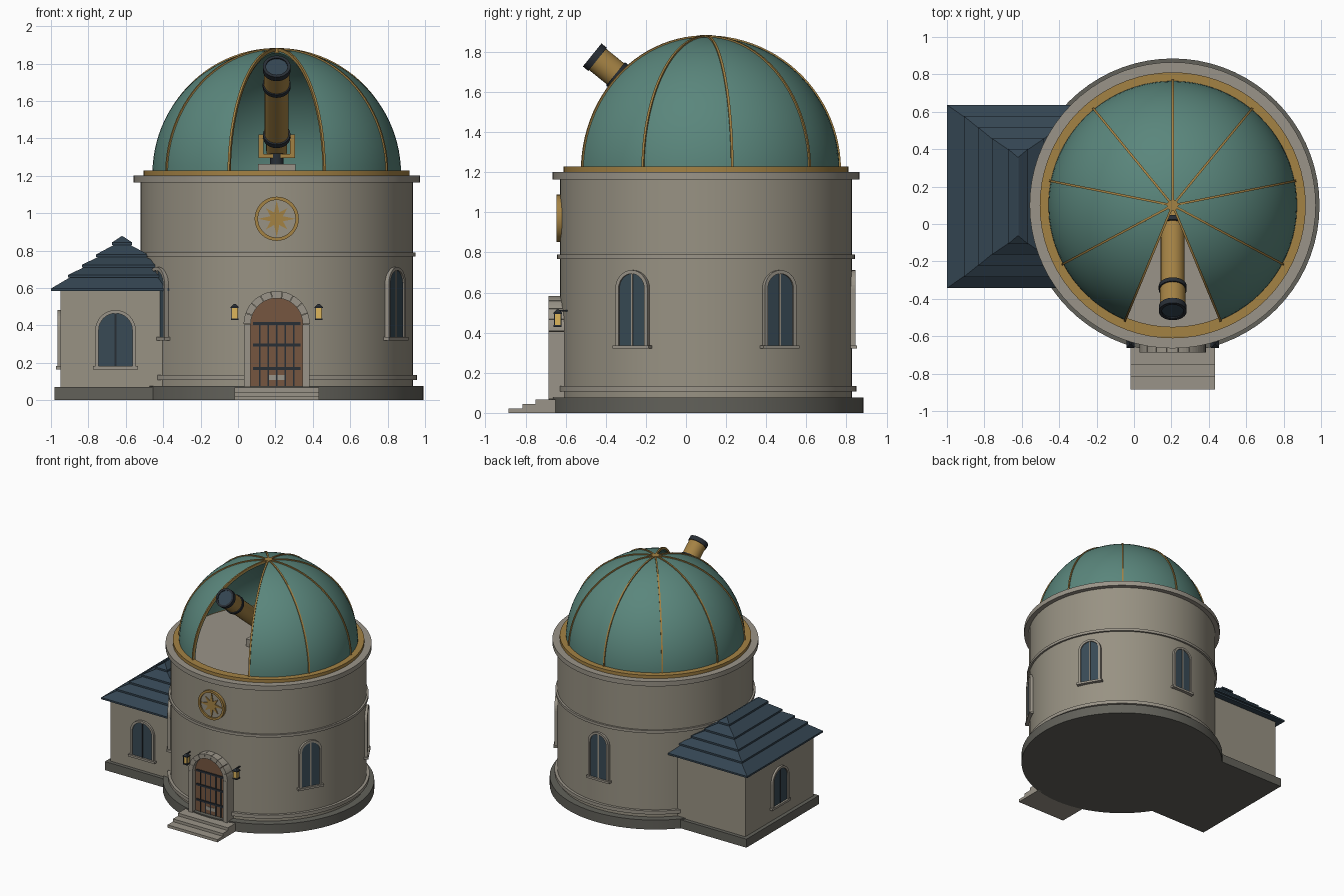
import bpy, bmesh, math
from math import sin, cos, radians, pi
from mathutils import Matrix, Vector

if "Cube" in bpy.data.objects:
    bpy.data.objects.remove(bpy.data.objects["Cube"])

CX, CY = 0.207, 0.10          # tower axis
WALL = 0.728                  # tower wall radius
I = Matrix.Identity(4)


def material(name, r, g, b):
    m = bpy.data.materials.new(name)
    lin = [(c / 255 / 12.92) if c < 10 else ((c / 255 + 0.055) / 1.055) ** 2.4 for c in (r, g, b)]
    m.diffuse_color = (*lin, 1)
    m.use_nodes = True
    m.node_tree.nodes["Principled BSDF"].inputs["Base Color"].default_value = m.diffuse_color
    return m


STONE = material("wall stone", 152, 146, 131)
TRIM = material("trim stone", 154, 148, 136)
BASE = material("dark base stone", 98, 97, 90)
COPPER = material("green copper", 90, 134, 124)
BRASS = material("brass", 164, 130, 68)
SLATE = material("blue slate", 52, 69, 82)
GLASS = material("window glass", 56, 74, 85)
IRON = material("dark iron", 40, 46, 53)
WOOD = material("door wood", 118, 86, 64)
GLOW = material("lantern glass", 222, 182, 92)


def loft(name, sections, mat, M=I, closed=False, smooth=False):
    """Skin a row of equal-sized cross-sections, capping the ends unless closed."""
    bm = bmesh.new()
    rows = [[bm.verts.new(M @ Vector(p)) for p in s] for s in sections]
    k = len(rows[0])
    pairs = list(zip(rows, rows[1:])) + ([(rows[-1], rows[0])] if closed else [])
    for a, b in pairs:
        for i in range(k):
            j = (i + 1) % k
            bm.faces.new((a[i], a[j], b[j], b[i]))
    if not closed:
        bm.faces.new(rows[0])
        bm.faces.new(rows[-1])
    bmesh.ops.remove_doubles(bm, verts=bm.verts, dist=1e-5)
    bmesh.ops.recalc_face_normals(bm, faces=bm.faces)
    me = bpy.data.meshes.new(name)
    bm.to_mesh(me)
    bm.free()
    me.materials.append(mat)
    ob = bpy.data.objects.new(name, me)
    bpy.context.collection.objects.link(ob)
    if smooth:
        bpy.ops.object.select_all(action='DESELECT')
        ob.select_set(True)
        bpy.context.view_layer.objects.active = ob
        bpy.ops.object.shade_smooth_by_angle(angle=radians(30))
    return ob


def lathe(name, profile, mat, M=I, n=72, start=0, sweep=360):
    """Revolve a closed (r, z) profile about z."""
    full = sweep == 360
    angles = [radians(start + sweep * i / n) for i in range(n if full else n + 1)]
    secs = [[(r * cos(a), r * sin(a), z) for r, z in profile] for a in angles]
    return loft(name, secs, mat, M, closed=full, smooth=True)


def drum(name, r, z0, z1, mat, M=I, n=72):
    return lathe(name, [(0, z0), (r, z0), (r, z1), (0, z1)], mat, M, n)


def rect(hx, hy, z, x=0, y=0):
    return [(x - hx, y - hy, z), (x + hx, y - hy, z), (x + hx, y + hy, z), (x - hx, y + hy, z)]


def box(name, x0, x1, y0, y1, z0, z1, mat, M=I):
    x, y, hx, hy = (x0 + x1) / 2, (y0 + y1) / 2, (x1 - x0) / 2, (y1 - y0) / 2
    return loft(name, [rect(hx, hy, z0, x, y), rect(hx, hy, z1, x, y)], mat, M)


def place(x, y, deg, z=0):
    return Matrix.Translation((x, y, z)) @ Matrix.Rotation(radians(deg), 4, 'Z')


def on_tower(az):
    """Frame on the tower wall: local -y points outward."""
    a = radians(az)
    return place(CX + WALL * cos(a), CY + WALL * sin(a), az + 90)


def arch_path(w, z0, zc, n=16):
    arc = [(-w * cos(pi * i / n), zc + w * sin(pi * i / n)) for i in range(n + 1)]
    return [(-w, z0)] + arc + [(w, z0)]


def arch_plate(name, w, z0, zc, yf, yb, mat, M):
    p = arch_path(w, z0, zc)
    loft(name, [[(x, y, z) for x, z in p] for y in (yf, yb)], mat, M)


def arch_window(name, w, z0, top, M, bar):
    t, zc = 0.018, top - w
    rings = zip(arch_path(w, z0, zc), arch_path(w - t, z0, zc))
    loft(name + "_frame", [[(a, -0.017, b), (c, -0.017, d), (c, 0.03, d), (a, 0.03, b)]
                           for (a, b), (c, d) in rings], TRIM, M)
    arch_plate(name + "_glass", w - t + 0.002, z0, zc, -0.008, 0.02, GLASS, M)
    box(name + "_mullion", -0.005, 0.005, -0.013, 0.0, z0, top - t, bar, M)
    box(name + "_sill", -w - 0.012, w + 0.012, -0.024, 0.03, z0 - 0.015, z0 + 0.002, TRIM, M)


TOWER = place(CX, CY, 0)

# Tower body and mouldings
drum("tower_base", 0.785, 0, 0.077, BASE, TOWER)
drum("tower_wall", WALL, 0.07, 1.17, STONE, TOWER)
for nm, r, z0, z1 in (("foot_band", 0.75, 0.107, 0.135), ("middle_band", 0.743, 0.768, 0.79),
                      ("cornice", 0.765, 1.163, 1.202)):
    drum(nm, r, z0, z1, TRIM, TOWER)
lathe("dome_track_ring", [(0.65, 1.19), (0.711, 1.19), (0.711, 1.228), (0.65, 1.228)], BRASS, TOWER)

# Dome shell with an open 45 degree slit facing front
DZ, DR = 1.21, 0.665
arc = [radians(88 * i / 24) for i in range(25)]
shell = [(DR * cos(a), DZ + DR * sin(a)) for a in arc] + \
        [((DR - 0.02) * cos(a), DZ + (DR - 0.02) * sin(a)) for a in reversed(arc)]
lathe("dome_shell", shell, COPPER, TOWER, n=72, start=-67.5, sweep=315)
for i in range(9):
    R = place(CX, CY, -67.5 + 315 / 8 * i, DZ)
    loft("dome_rib", [[(r * cos(a), s, r * sin(a)) for r, s in
                       ((0.655, -0.006), (0.673, -0.006), (0.673, 0.006), (0.655, 0.006))]
                      for a in arc], BRASS, R)
drum("dome_cap", 0.03, 1.855, 1.884, BRASS, TOWER, 24)

# Telescope: local z runs from the lens back down to the eyepiece
SCOPE = Matrix.Translation((CX, -0.468, 1.785)) @ Matrix.Rotation(radians(-129), 4, 'X')
lathe("lens_ring", [(0.058, 0), (0.074, 0), (0.074, 0.035), (0.058, 0.035)], IRON, SCOPE, 32)
drum("lens", 0.06, 0.008, 0.03, SLATE, SCOPE, 32)
for nm, r, a, b, m in (("dew_shield", 0.068, 0.03, 0.155, BRASS), ("front_collar", 0.075, 0.15, 0.175, IRON),
                       ("main_tube", 0.064, 0.17, 0.59, BRASS), ("rear_collar", 0.073, 0.575, 0.605, IRON),
                       ("tail_tube", 0.056, 0.60, 0.72, BRASS), ("eyepiece", 0.025, 0.71, 0.77, IRON)):
    drum(nm, r, a, b, m, SCOPE, 32)

# Telescope mount
box("pier_block", CX - 0.1, CX + 0.1, -0.05, 0.15, 1.195, 1.262, TRIM)
drum("pier", 0.036, 1.25, 1.32, IRON, place(CX, 0.05, 0), 24)
box("fork_base", CX - 0.098, CX + 0.098, 0.02, 0.08, 1.295, 1.315, BRASS)
for s in (-1, 1):
    x = CX + s * 0.084
    box("fork_arm", x - 0.014, x + 0.014, 0.02, 0.08, 1.305, 1.42, BRASS)

# Tower windows
for az in (-30, 30, 90, 210):
    arch_window("tower_window", 0.092, 0.335, 0.712, on_tower(az), TRIM)

# Door with stone surround, planks and iron straps
D = on_tower(-90)
arch_plate("door", 0.142, 0.07, 0.406, -0.02, 0.04, WOOD, D)
for s in (-1, 1):
    x = s * 0.157
    box("door_jamb", x - 0.018, x + 0.018, -0.058, 0.04, 0.07, 0.406, TRIM, D)
for i in range(9):
    angs = [radians(20 * i + 0.4 + 19.2 * j / 3) for j in range(4)]
    loft("arch_stone", [[(r * cos(a), y, 0.406 + r * sin(a)) for r, y in
                         ((0.139, -0.058), (0.177, -0.058), (0.177, 0.04), (0.139, 0.04))]
                        for a in angs], TRIM, D)
for z in (0.17, 0.295, 0.41):
    box("door_strap", -0.128, 0.128, -0.028, 0.0, z - 0.008, z + 0.008, IRON, D)
for i in range(-2, 3):
    box("door_bar", i * 0.046 - 0.004, i * 0.046 + 0.004, -0.025, 0.0, 0.075, 0.41, IRON, D)

# Entrance steps
for i, y in enumerate((-0.885, -0.815, -0.75)):
    box("step", CX - 0.226, CX + 0.226, y, -0.62, 0, 0.0225 * (i + 1), TRIM)

# Wall lanterns either side of the door
for s in (-1, 1):
    L = place(CX + s * 0.225, -0.64, 0)
    box("lantern_glass", -0.015, 0.015, -0.015, 0.015, 0.435, 0.495, GLOW, L)
    box("lantern_foot", -0.02, 0.02, -0.02, 0.02, 0.428, 0.438, IRON, L)
    loft("lantern_cap", [rect(0.022, 0.022, 0.492), rect(0.022, 0.022, 0.498), rect(0.005, 0.005, 0.515)], IRON, L)
    for dx in (-1, 1):
        for dy in (-1, 1):
            box("lantern_post", dx * 0.016 - 0.002, dx * 0.016 + 0.002,
                dy * 0.016 - 0.002, dy * 0.016 + 0.002, 0.435, 0.495, IRON, L)
    box("lantern_bracket", -0.004, 0.004, -0.004, 0.06, 0.506, 0.514, IRON, L)

# Star medallion above the door
MED = on_tower(-90) @ Matrix.Translation((0, 0, 0.97)) @ Matrix.Rotation(pi / 2, 4, 'X')
lathe("medallion_ring", [(0.1, -0.02), (0.118, -0.02), (0.118, 0.018), (0.1, 0.018)], BRASS, MED, 48)
drum("medallion_disc", 0.102, -0.02, 0.006, STONE, MED, 48)
star = [((0.098 if i % 4 == 0 else 0.08 if i % 2 == 0 else 0.036), i * pi / 8) for i in range(16)]
loft("medallion_star", [[(r * cos(a), r * sin(a), z) for r, a in star] for z in (0, 0.014)], BRASS, MED)

# Side wing with stepped hip roof
WX, WY = -0.62, 0.147
W = place(WX, WY, 0)
loft("wing_base", [rect(0.36, 0.47, 0), rect(0.36, 0.47, 0.07)], BASE, W)
loft("wing_wall", [rect(0.329, 0.44, 0.06), rect(0.329, 0.44, 0.59)], STONE, W)
courses = [(0.38, 0.49, 0.583), (0.29, 0.43, 0.655), (0.214, 0.37, 0.71),
           (0.139, 0.31, 0.765), (0.053, 0.254, 0.83), (0.012, 0.22, 0.877)]
secs = []
for (a, b, z), (c, d, z2) in zip(courses, courses[1:]):
    secs += [rect(a, b, z), rect(a, b, z + 0.014), rect(c - 0.009, d - 0.009, z2)]
loft("wing_roof", secs, SLATE, W)
arch_window("wing_front_window", 0.108, 0.18, 0.482, place(-0.655, WY - 0.44, 0), IRON)
arch_window("wing_side_window", 0.108, 0.18, 0.482, place(WX - 0.329, WY, 270), IRON)
